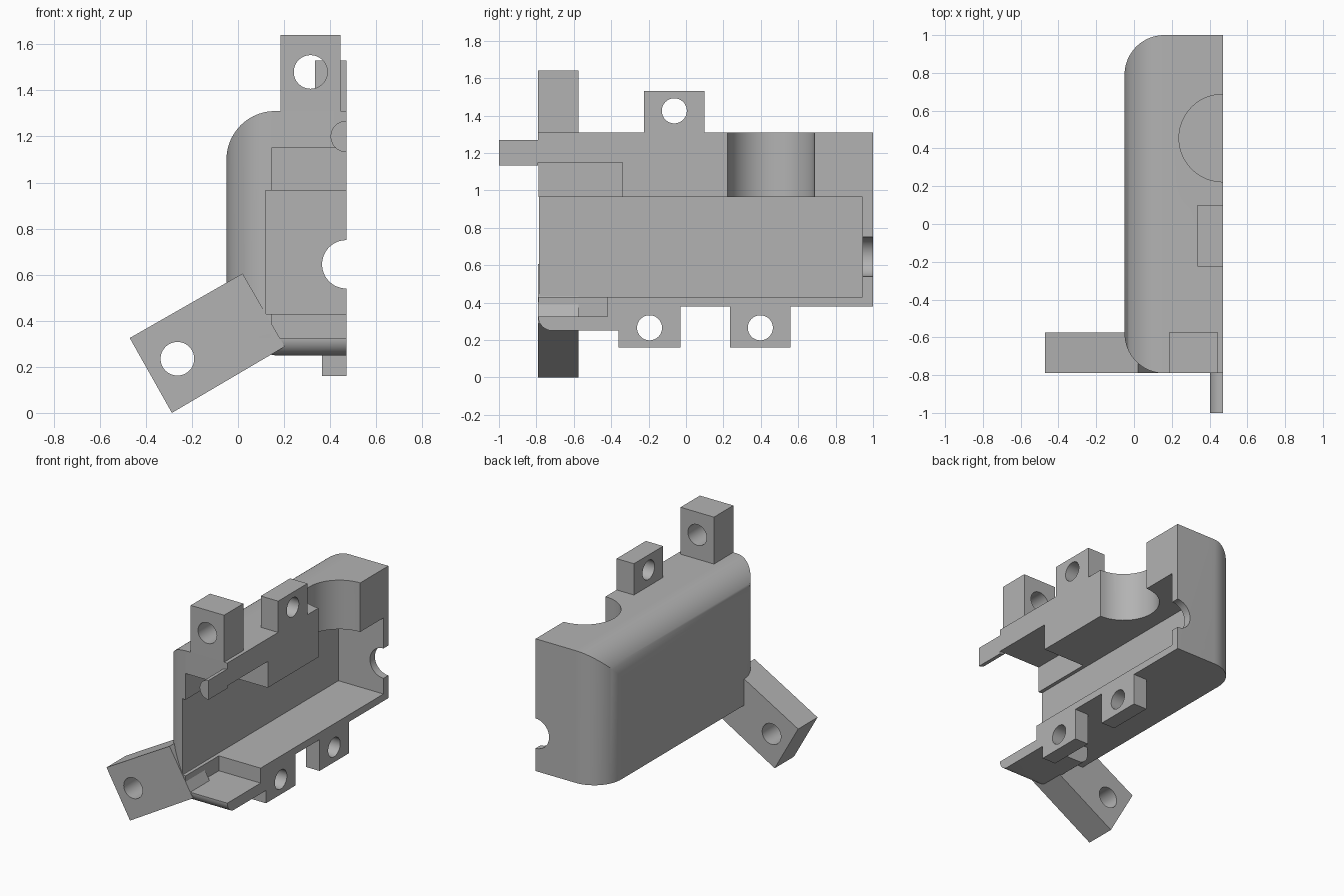
import bpy, bmesh
from math import pi, cos, sin, radians
from mathutils import Vector

if "Cube" in bpy.data.objects:
    bpy.data.objects.remove(bpy.data.objects["Cube"], do_unlink=True)

grey = bpy.data.materials.new("plain_grey")
grey.use_nodes = True
COLOUR = (0.45, 0.45, 0.45, 1)
grey.diffuse_color = COLOUR
for node in grey.node_tree.nodes:
    if node.type == "BSDF_PRINCIPLED":
        node.inputs["Base Color"].default_value = COLOUR


def prism(name, points, axis, lo, hi):
    """Extrude a closed 2D outline along one axis."""
    place = {"x": lambda p, d: (d, p[0], p[1]),
             "y": lambda p, d: (p[0], d, p[1]),
             "z": lambda p, d: (p[0], p[1], d)}[axis]
    bm = bmesh.new()
    base = bm.faces.new([bm.verts.new(place(p, lo)) for p in points])
    grown = bmesh.ops.extrude_face_region(bm, geom=[base])["geom"]
    shift = Vector(place((0, 0), hi - lo))
    bmesh.ops.translate(bm, vec=shift, verts=[v for v in grown if isinstance(v, bmesh.types.BMVert)])
    bmesh.ops.recalc_face_normals(bm, faces=bm.faces)
    mesh = bpy.data.meshes.new(name)
    bm.to_mesh(mesh)
    bm.free()
    mesh.materials.append(grey)
    obj = bpy.data.objects.new(name, mesh)
    bpy.context.collection.objects.link(obj)
    return obj


def box(name, x, y, z):
    return prism(name, [(x[0], y[0]), (x[1], y[0]), (x[1], y[1]), (x[0], y[1])], "z", *z)


def arc(u, v, r, start, end, n=20):
    return [(u + r * cos(radians(start + (end - start) * i / n)),
             v + r * sin(radians(start + (end - start) * i / n))) for i in range(n + 1)]


def rod(name, u, v, r, axis, lo, hi):
    return prism(name, arc(u, v, r, 0, 360, 48)[:-1], axis, lo, hi)


def combine(obj, other, operation):
    """Apply a boolean and discard the helper."""
    mod = obj.modifiers.new("cut", "BOOLEAN")
    mod.operation, mod.object, mod.solver = operation, other, "EXACT"
    bpy.context.view_layer.objects.active = obj
    bpy.ops.object.modifier_apply(modifier=mod.name)
    bpy.data.objects.remove(other, do_unlink=True)


SPLIT = 0.47           # open parting plane
FRONT, BACK = -0.79, 1.0
SIDE, FLOOR, TOP = -0.05, 0.38, 1.31
R = 0.21               # outer rounding
OUT = 0.7              # cutters run past the parting plane

# Housing: rounded plan crossed with a rounded end profile
shell = prism("housing_shell",
              [(SPLIT, FRONT), (SPLIT, BACK)] + arc(SIDE + R, BACK - R, R, 90, 180)
              + arc(SIDE + R, FRONT + R, R, 180, 270), "z", FLOOR, TOP)
profile = prism("end_profile", [(SIDE, 0.2), (OUT, 0.2), (OUT, TOP)]
                + arc(SIDE + R, TOP - R, R, 90, 180), "y", -1.2, 1.2)
combine(shell, profile, "INTERSECT")

# Cavity, upper pocket, round side opening and rear cable hole
combine(shell, box("cavity", (0.12, OUT), (-1, 0.945), (0.43, 0.965)), "DIFFERENCE")
combine(shell, box("upper_pocket", (0.145, OUT), (-1, -0.34), (0.9, 1.15)), "DIFFERENCE")
combine(shell, rod("round_opening", SPLIT, 0.455, 0.232, "z", 0.9, 1.5), "DIFFERENCE")
combine(shell, rod("cable_hole", SPLIT, 0.645, 0.105, "y", 0.8, 1.2), "DIFFERENCE")

# Lip below the front, rounded along its front and inner edges
r = 0.075
lip = prism("front_lip", arc(FRONT + r, 0.25 + r, r, 180, 270)
            + [(-0.36, 0.25), (-0.36, FLOOR), (FRONT, FLOOR)], "x", 0.0, SPLIT)
combine(lip, prism("lip_profile", arc(0.09 + r, 0.25 + r, r, 180, 270)
                   + [(OUT, 0.25), (OUT, 0.6), (0.09, 0.6)], "y", -1, 0), "INTERSECT")
for part in (shell, lip):
    combine(part, box("lower_pocket", (0.145, OUT), (-1, -0.42), (0.325, 0.5)), "DIFFERENCE")

# Screw tabs along the parting plane
tabs = []
for name, x, y, z, hole in (
        ("top_tab", 0.335, (-0.225, 0.1), (TOP, 1.53), 1.425),
        ("bottom_front_tab", 0.365, (-0.36, -0.03), (0.16, FLOOR), 0.265),
        ("bottom_rear_tab", 0.365, (0.235, 0.56), (0.16, FLOOR), 0.265)):
    tab = box(name, (x, SPLIT), y, z)
    combine(tab, rod("screw_hole", sum(y) / 2, hole, 0.067, "x", 0, 1), "DIFFERENCE")
    tabs.append(tab)

# Mounting lugs at the front: one upright, one tilted
LUG_BACK = -0.575
upright = box("upright_lug", (0.185, 0.445), (FRONT, LUG_BACK), (TOP, 1.64))
combine(upright, rod("lug_hole", 0.315, 1.48, 0.073, "y", -1, 0), "DIFFERENCE")
tilted = prism("tilted_lug", [(-0.47, 0.325), (0.02, 0.605), (0.203, 0.288), (-0.287, 0.0)],
               "y", FRONT, LUG_BACK)
combine(tilted, rod("lug_hole", -0.263, 0.235, 0.073, "y", -1, 0), "DIFFERENCE")

# Half-round locating peg
peg = prism("locating_peg", arc(SPLIT, 1.2, 0.068, 90, 270), "y", -1, FRONT)

# Smooth the curved walls, keep the edges crisp
bpy.ops.object.select_all(action="DESELECT")
parts = [shell, lip, upright, tilted, peg] + tabs
for part in parts:
    part.select_set(True)
bpy.context.view_layer.objects.active = shell
bpy.ops.object.shade_smooth_by_angle(angle=radians(30))
